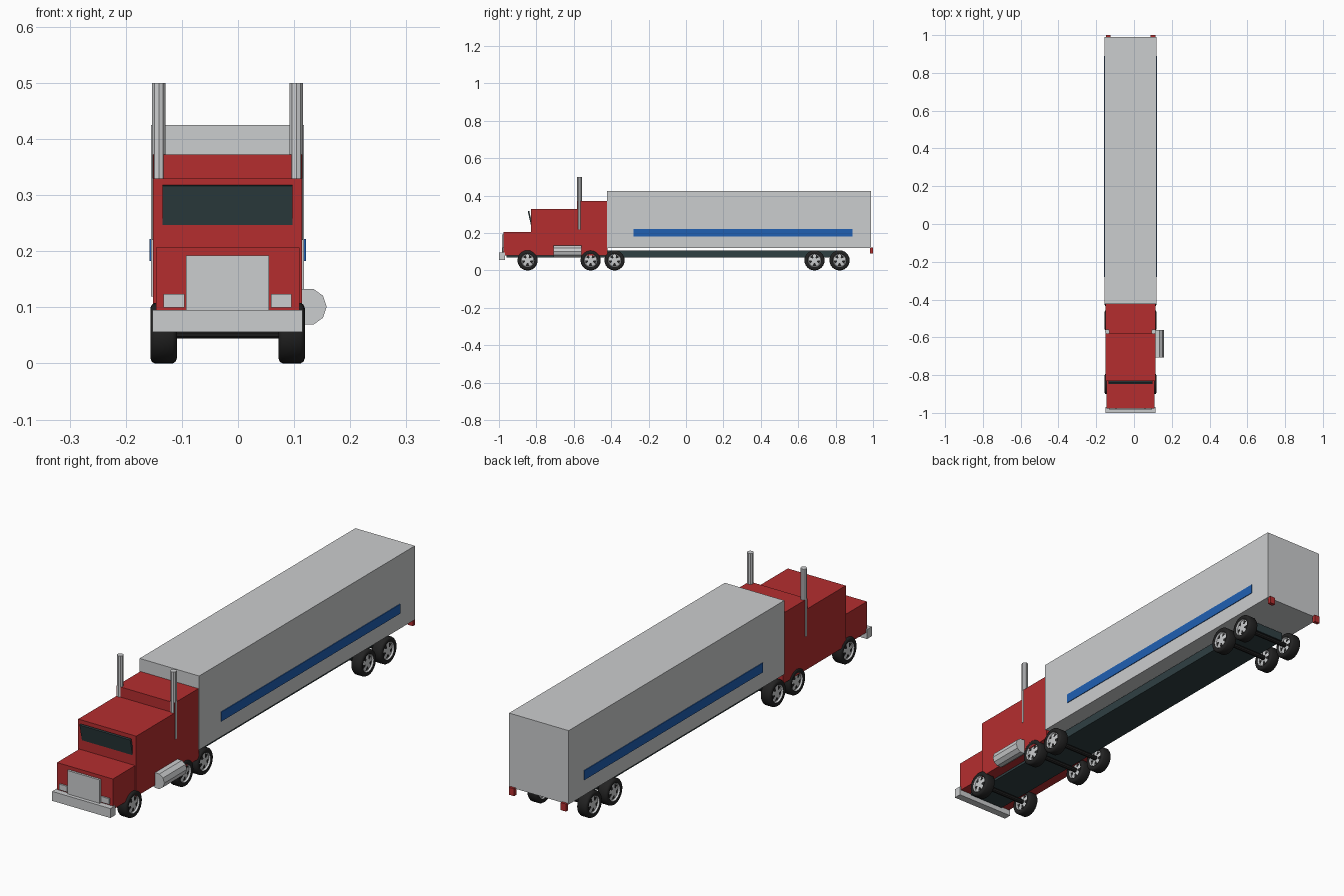
import bpy, bmesh, math
from mathutils import Matrix, Vector

if "Cube" in bpy.data.objects:
    bpy.data.objects.remove(bpy.data.objects["Cube"])

CX = -0.0185  # centre line of the truck; the side tank sticks out to one side


def material(name, rgb):
    m = bpy.data.materials.new(name)
    m.use_nodes = True
    m.diffuse_color = (*rgb, 1)
    m.node_tree.nodes["Principled BSDF"].inputs["Base Color"].default_value = (*rgb, 1)
    return m


RED = material("cab red", (0.46, 0.027, 0.028))
GREY = material("light grey", (0.6, 0.61, 0.62))
BLUE = material("stripe blue", (0.014, 0.115, 0.45))
DARK = material("dark slate", (0.028, 0.05, 0.055))
BLACK = material("tyre black", (0.016, 0.016, 0.016))


def finish(name, bm, *mats):
    bmesh.ops.recalc_face_normals(bm, faces=bm.faces)
    me = bpy.data.meshes.new(name)
    bm.to_mesh(me)
    bm.free()
    for m in mats:
        me.materials.append(m)
    ob = bpy.data.objects.new(name, me)
    bpy.context.collection.objects.link(ob)
    return ob


def box(name, x, y, z, mat, tilt=0):
    """Box from (low, high) ranges; x is measured from the centre line."""
    bm = bmesh.new()
    size = [r[1] - r[0] for r in (x, y, z)]
    mid = Vector([sum(r) / 2 for r in (x, y, z)]) + Vector((CX, 0, 0))
    bmesh.ops.create_cube(bm, size=1, matrix=Matrix.Translation(mid)
                          @ Matrix.Rotation(tilt, 4, 'X') @ Matrix.Diagonal((*size, 1)))
    return finish(name, bm, mat)


def wide(half):
    return (-half, half)


def cylinder(name, centre, r, length, sides, mat, rot=Matrix()):
    bm = bmesh.new()
    bmesh.ops.create_cone(bm, cap_ends=True, segments=sides, radius1=r, radius2=r,
                          depth=length, matrix=Matrix.Translation(centre) @ rot)
    return finish(name, bm, mat)


# Cab, sleeper and hood
box("hood", wide(0.128), (-0.976, -0.80), (0.08, 0.207), RED)
box("cab", wide(0.133), (-0.83, -0.57), (0.08, 0.33), RED)
box("sleeper", wide(0.133), (-0.579, -0.42), (0.08, 0.372), RED)
box("windshield", wide(0.116), (-0.838, -0.830), (0.246, 0.318), DARK, math.radians(13))

# Front trim
box("grille", wide(0.074), (-0.985, -0.97), (0.095, 0.192), GREY)
box("bumper", wide(0.1335), (-1.0, -0.968), (0.056, 0.095), GREY)

# Trailer and chassis
box("trailer", wide(0.1365), (-0.423, 0.99), (0.119, 0.425), GREY)
box("chassis", wide(0.082), (-0.96, 0.82), (0.07, 0.106), DARK)

# Parts repeated on both sides
for side, s in (("left", 1), ("right", -1)):
    def pair(a, b):
        return tuple(sorted((s * a, s * b)))
    box(side + "_headlight", pair(0.077, 0.114), (-0.982, -0.97), (0.10, 0.124), GREY)
    box(side + "_stripe", pair(0.135, 0.1395), (-0.28, 0.89), (0.183, 0.222), BLUE)
    box(side + "_tail_light", pair(0.107, 0.131), (0.985, 1.0), (0.092, 0.123), RED)
    cylinder(side + "_exhaust_stack", (CX + s * 0.1225, -0.570, 0.36), 0.0128, 0.28, 10, GREY)

# Fuel tank: ten-sided, with a corner at the top
cylinder("fuel_tank", (0.125, -0.634, 0.101), 0.033, 0.148, 10, GREY,
         Matrix.Rotation(math.pi / 2, 4, 'X') @ Matrix.Rotation(math.pi / 2, 4, 'Z'))


# Wheels: turned tyre and rim, with five dark openings on each face
PROFILE = [(0.0, 0.017), (0.012, 0.017), (0.033, 0.014), (0.036, 0.021),
           (0.045, 0.0235), (0.051, 0.021), (0.054, 0.016)]
SIDES = 24


def wheel(name, x, y):
    bm = bmesh.new()
    outline = PROFILE[1:] + [(r, -w) for r, w in reversed(PROFILE[1:])]
    rings = []
    for r, w in outline:
        rings.append([bm.verts.new((w, r * math.cos(a), r * math.sin(a)))
                      for a in (2 * math.pi * i / SIDES for i in range(SIDES))])
    for ra, rb in zip(rings, rings[1:]):
        for i in range(SIDES):
            j = (i + 1) % SIDES
            f = bm.faces.new((ra[i], ra[j], rb[j], rb[i]))
            radius = max(math.hypot(v.co.y, v.co.z) for v in f.verts)
            f.material_index = 0 if radius < 0.037 else 1
            f.smooth = radius > 0.037
    bm.faces.new(rings[0])
    bm.faces.new(rings[-1])
    bmesh.ops.translate(bm, verts=bm.verts, vec=(x, y, 0.054))
    finish(name, bm, GREY, BLACK)

    # Openings lie just above the sloping rim face
    bm = bmesh.new()
    for s in (1, -1):
        for k in range(5):
            mid = math.pi / 2 + 2 * math.pi * (k + 0.5) / 5
            corners = []
            for r, d in ((0.015, -0.22), (0.031, -0.33), (0.031, 0.33), (0.015, 0.22)):
                w = 0.0178 - (r - 0.012) / 7
                corners.append(bm.verts.new((x + s * w, y + r * math.cos(mid + d),
                                             0.054 + r * math.sin(mid + d))))
            f = bm.faces.new(corners if s > 0 else corners[::-1])
    me = bpy.data.meshes.new(name + "_openings")
    bm.to_mesh(me)
    bm.free()
    me.materials.append(BLACK)
    bpy.context.collection.objects.link(bpy.data.objects.new(name + "_openings", me))


AXLES = {"steer": -0.847, "front_drive": -0.51, "rear_drive": -0.382,
         "front_trailer": 0.687, "rear_trailer": 0.821}
for axle, y in AXLES.items():
    for side, s in (("left", 1), ("right", -1)):
        wheel(f"{side}_{axle}_wheel", CX + s * 0.114, y)
    cylinder(axle + "_axle", (CX, y, 0.054), 0.01, 0.2, 10, BLACK,
             Matrix.Rotation(math.pi / 2, 4, 'Y'))
